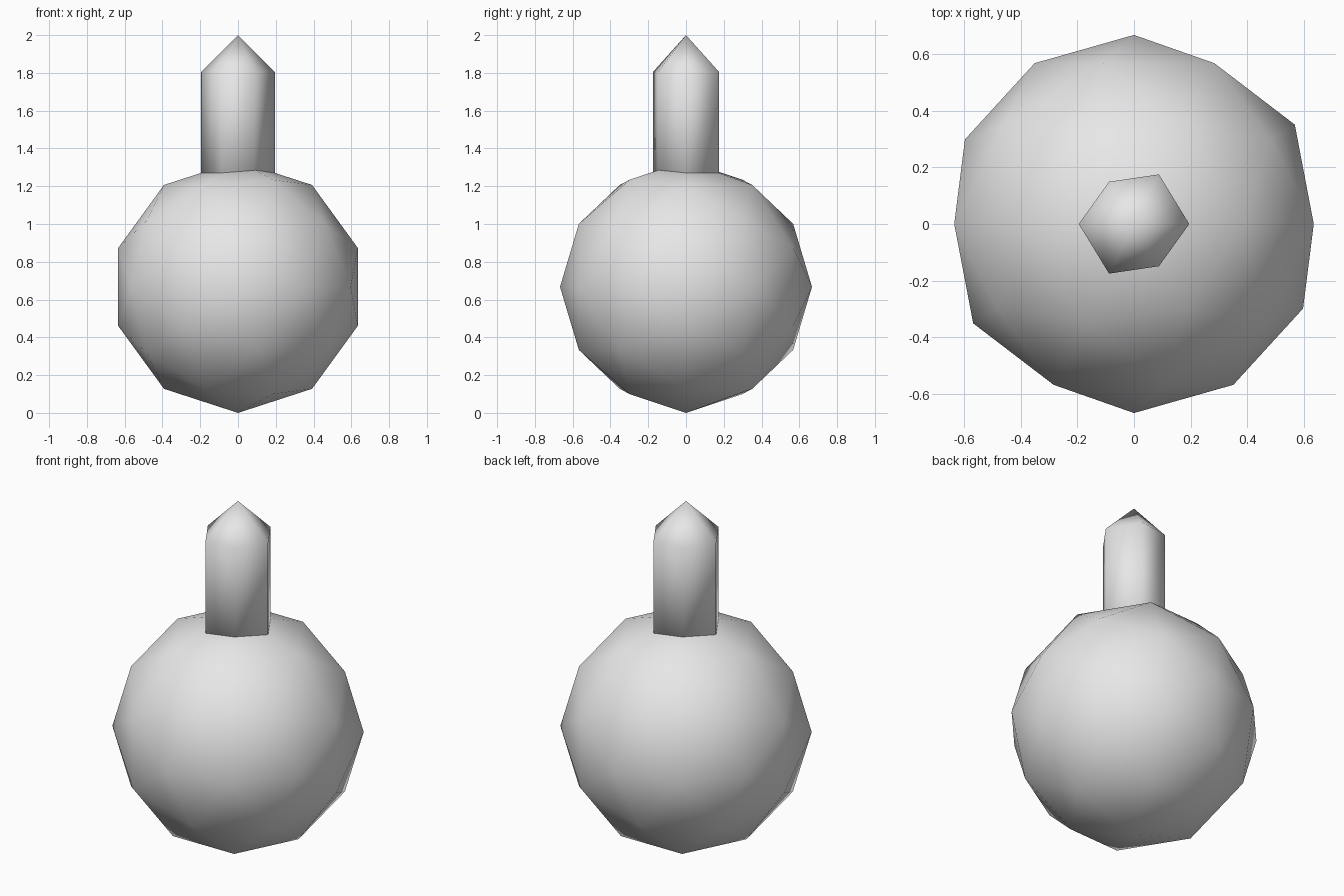
import bpy, bmesh, math
from mathutils import Matrix, Vector

cube = bpy.data.objects.get("Cube")
if cube:
    bpy.data.objects.remove(cube, do_unlink=True)

grey = bpy.data.materials.new("light_grey")
grey.use_nodes = True
grey.diffuse_color = (0.8, 0.8, 0.8, 1)
grey.node_tree.nodes["Principled BSDF"].inputs["Base Color"].default_value = grey.diffuse_color


def add_part(name, bm):
    """Turn a bmesh into a smooth-shaded object."""
    bmesh.ops.recalc_face_normals(bm, faces=bm.faces)
    for face in bm.faces:
        face.smooth = True
    mesh = bpy.data.meshes.new(name)
    bm.to_mesh(mesh)
    bm.free()
    mesh.materials.append(grey)
    obj = bpy.data.objects.new(name, mesh)
    bpy.context.collection.objects.link(obj)
    return obj


# Round body: faceted icosphere lying on its side
RADIUS = 0.667
bm = bmesh.new()
turn = Matrix.Translation((0, 0, RADIUS)) @ Matrix.Rotation(math.radians(90), 4, "X")
bmesh.ops.create_icosphere(bm, subdivisions=2, radius=RADIUS, matrix=turn)
add_part("round_body", bm)

# Pointed stem: slightly skewed six-sided prism, half the outline mirrored through the axis
half = [Vector((0.195, 0)), Vector((0.088, 0.175)), Vector((-0.088, 0.149))]
outline = half + [-p for p in half]
bm = bmesh.new()
base = bm.faces.new([bm.verts.new((p.x, p.y, 1.15)) for p in outline])
top = bmesh.ops.extrude_face_region(bm, geom=[base])["geom"]
for v in top:
    if isinstance(v, bmesh.types.BMVert):
        v.co.z = 1.805
cap = next(f for f in top if isinstance(f, bmesh.types.BMFace))
tip = bmesh.ops.poke(bm, faces=[cap])["verts"][0]
tip.co = (0, 0, 2)
add_part("pointed_stem", bm)
